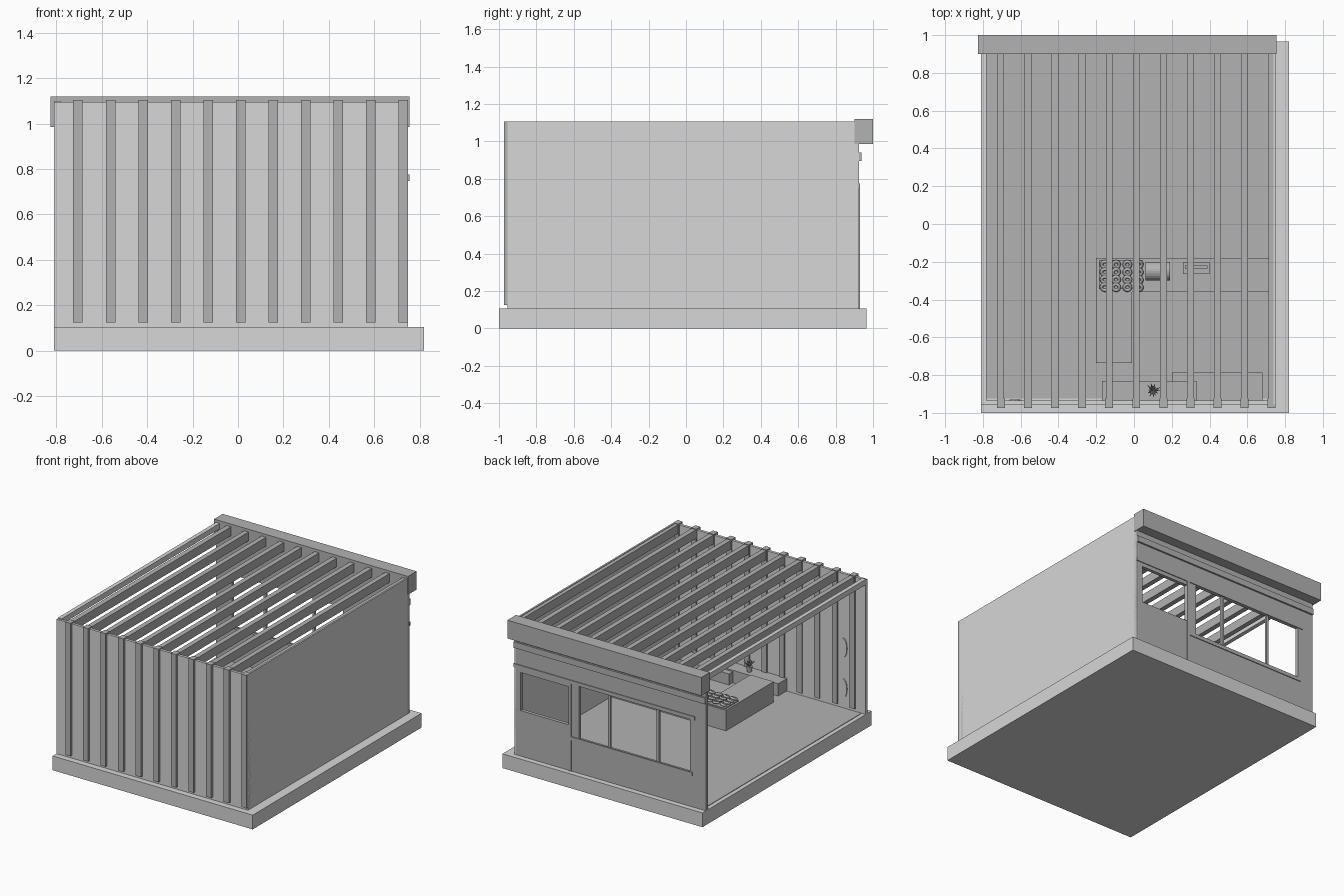
import bpy, bmesh, math, random
from mathutils import Matrix, Vector

random.seed(4)
cube = bpy.data.objects.get("Cube")
if cube:
    bpy.data.objects.remove(cube)


def material(name, value):
    m = bpy.data.materials.new(name)
    m.use_nodes = True
    colour = (value, value, value, 1)
    m.diffuse_color = colour
    m.node_tree.nodes["Principled BSDF"].inputs["Base Color"].default_value = colour
    return m


LIGHT = material("light grey", 0.68)
MID = material("mid grey", 0.45)


def finish(name, bm, mat):
    mesh = bpy.data.meshes.new(name)
    bm.to_mesh(mesh)
    bm.free()
    mesh.materials.append(mat)
    obj = bpy.data.objects.new(name, mesh)
    bpy.context.scene.collection.objects.link(obj)
    return obj


def add_box(bm, x, y, z):
    centre = [(a + b) / 2 for a, b in (x, y, z)]
    size = [b - a for a, b in (x, y, z)]
    bmesh.ops.create_cube(bm, size=1, matrix=Matrix.Translation(centre) @ Matrix.Diagonal((*size, 1)))


def boxes(name, mat, *parts):
    bm = bmesh.new()
    for part in parts:
        add_box(bm, *part)
    return finish(name, bm, mat)


FLOOR, TOP = 0.105, 1.105
X0, X1 = -0.81, 0.75
BACK = (0.90, 0.925)

# Base slab and inner floor
boxes("base", LIGHT, ((X0, 0.82), (-1, 0.965), (0, FLOOR)))
boxes("floor", MID, ((-0.78, 0.74), (-0.925, 0.9), (FLOOR, FLOOR + 0.004)))

# Solid side wall, front wall and the rail over the open side
boxes("side_wall", LIGHT, ((0.738, X1), (-0.955, 0.925), (FLOOR, TOP)))
boxes("front_wall", LIGHT, ((X0, X1), (-0.955, -0.935), (FLOOR, TOP - 0.01)))
boxes("open_side_rail", LIGHT, ((X0, -0.78), (-0.94, 0.9), (1.06, 1.1)))

# Front slats and roof beams share one spacing
for i in range(11):
    x = -0.705 + i * 0.1434
    boxes("front_slat", MID, ((x - 0.021, x + 0.021), (-0.973, -0.925), (0.125, TOP)))
    boxes("roof_beam", MID, ((x - 0.018, x + 0.018), (-0.94, 0.91), (1.035, 1.1)))

# Back wall built around the door window and the long window
boxes("back_wall", MID,
      ((X0, X1), BACK, (0.75, 1.0)),
      ((X0, 0.225), BACK, (FLOOR, 0.355)),
      ((X0, -0.68), BACK, (0.355, 0.75)),
      ((0.225, 0.305), BACK, (FLOOR, 0.75)),
      ((0.305, X1), BACK, (FLOOR, 0.44)),
      ((0.70, X1), BACK, (0.44, 0.75)),
      ((0.305, 0.70), BACK, (0.72, 0.75)))
for x in (-0.018, -0.414):
    boxes("window_mullion", MID, ((x - 0.009, x + 0.009), (0.903, 0.92), (0.355, 0.75)))
boxes("door_jamb", MID, ((0.285, 0.305), (0.92, 0.931), (FLOOR, 0.75)))

# Rails on the outside of the back wall, and the header
boxes("upper_rail", MID, ((X0, X1), (0.92, 0.938), (0.895, 0.94)))
boxes("window_head_rail", MID, ((-0.72, 0.755), (0.92, 0.931), (0.748, 0.775)))
boxes("window_sill_rail", MID, ((-0.70, 0.30), (0.92, 0.931), (0.333, 0.36)))
boxes("header", MID, ((-0.825, 0.755), (0.90, 1.0), (0.985, 1.12)))

# L-shaped counter with a serving tray
COUNTER = 0.26
boxes("counter", MID,
      ((-0.2, 0.735), (-0.36, -0.18), (FLOOR, COUNTER)),
      ((-0.2, -0.01), (-0.735, -0.36), (FLOOR, COUNTER)))
boxes("tray", MID, ((-0.185, 0.045), (-0.345, -0.19), (COUNTER, COUNTER + 0.008)))

# Ring pastries on the tray
for col in range(4):
    for row in range(4):
        bpy.ops.mesh.primitive_torus_add(
            major_segments=14, minor_segments=8, major_radius=0.017, minor_radius=0.009,
            location=(-0.155 + col * 0.06, -0.335 + row * 0.04, COUNTER + 0.018),
            rotation=(0.35, random.uniform(-0.2, 0.2), 0))
        ring = bpy.context.object
        ring.name = "ring_pastry"
        ring.data.materials.append(MID)
        bpy.ops.object.shade_smooth()

# Round-topped display case and a small till
bm = bmesh.new()
bmesh.ops.create_cone(bm, cap_ends=True, segments=24, radius1=0.05, radius2=0.05, depth=0.13,
                      matrix=Matrix.Translation((0.125, -0.25, COUNTER + 0.02))
                      @ Matrix.Rotation(math.pi / 2, 4, 'Y'))
bmesh.ops.bisect_plane(bm, geom=bm.verts[:] + bm.edges[:] + bm.faces[:],
                       plane_co=(0, 0, COUNTER), plane_no=(0, 0, -1), clear_outer=True)
finish("display_case", bm, MID)
boxes("till", MID,
      ((0.26, 0.4), (-0.265, -0.2), (COUNTER, COUNTER + 0.03)),
      ((0.27, 0.39), (-0.235, -0.22), (COUNTER + 0.03, COUNTER + 0.06)))

# Benches against the front wall
boxes("low_bench", MID, ((-0.17, 0.33), (-0.935, -0.83), (FLOOR, 0.2)))
boxes("deep_bench", MID, ((0.2, 0.68), (-0.935, -0.785), (FLOOR, 0.19)))

# Potted plant on the low bench
bm = bmesh.new()
bmesh.ops.create_cone(bm, cap_ends=True, segments=12, radius1=0.016, radius2=0.022, depth=0.04,
                      matrix=Matrix.Translation((0.1, -0.88, 0.22)))
for i in range(14):
    lean = Matrix.Rotation(i * 2.4, 4, 'Z') @ Matrix.Rotation(random.uniform(0.2, 1.0), 4, 'Y')
    bmesh.ops.create_cone(bm, cap_ends=True, segments=4, radius1=0.007, radius2=0.001, depth=0.05,
                          matrix=Matrix.Translation((0.1, -0.88, 0.235)) @ lean
                          @ Matrix.Translation((0, 0, 0.025)))
finish("potted_plant", bm, MID)

# Oval plaques on the inside of the front wall
for z in (0.25, 0.55):
    bm = bmesh.new()
    bmesh.ops.create_cone(bm, cap_ends=True, segments=20, radius1=1, radius2=1, depth=1,
                          matrix=Matrix.Translation((-0.63, -0.932, z))
                          @ Matrix.Diagonal((0.03, 0.008, 0.07, 1))
                          @ Matrix.Rotation(math.pi / 2, 4, 'X'))
    finish("wall_plaque", bm, LIGHT)
